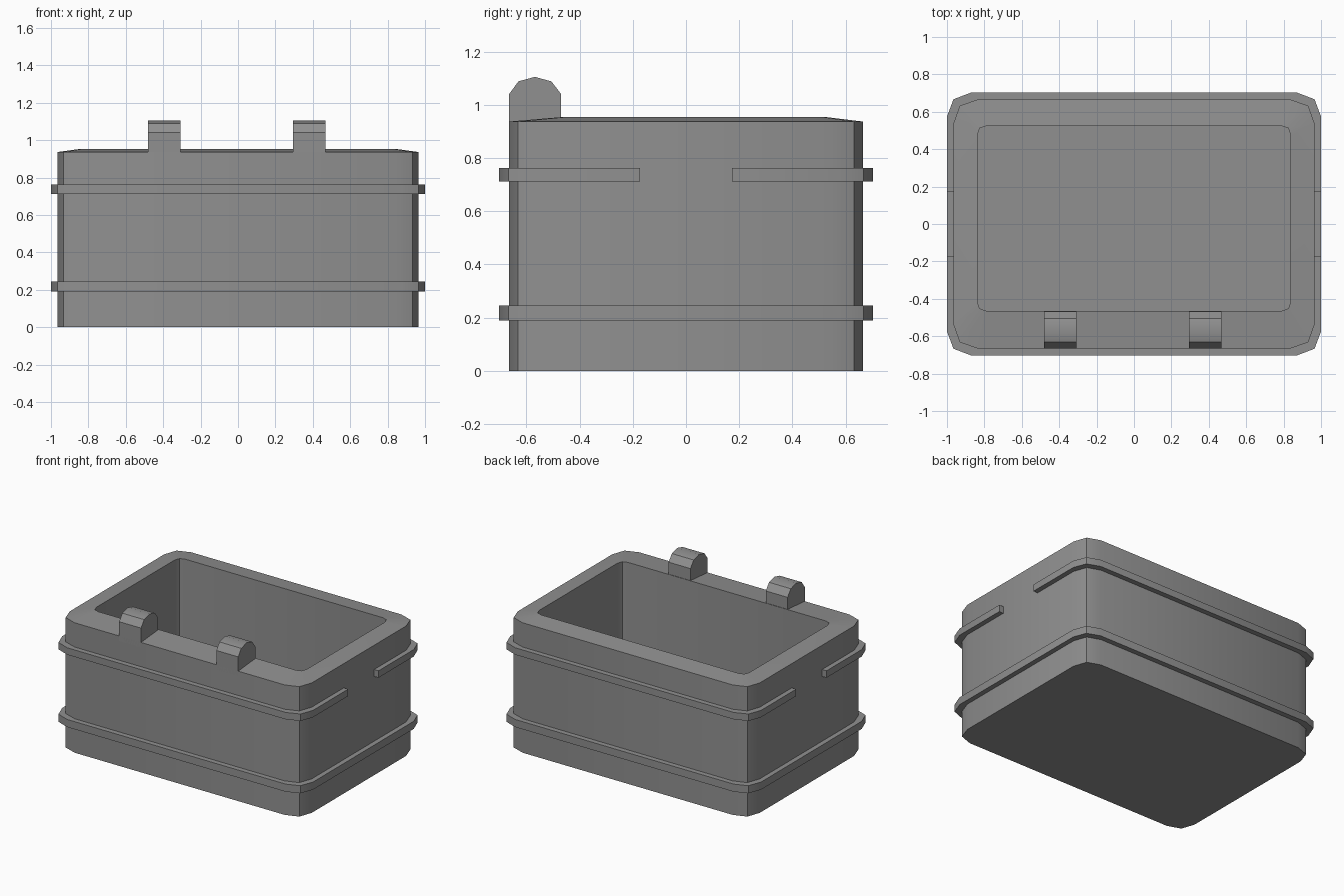
import bpy
import bmesh
import math

old = bpy.data.objects.get("Cube")
if old:
    bpy.data.objects.remove(old, do_unlink=True)

grey = bpy.data.materials.new("plain grey")
grey.use_nodes = True
colour = (0.28, 0.28, 0.28, 1)
grey.diffuse_color = colour
grey.node_tree.nodes["Principled BSDF"].inputs["Base Color"].default_value = colour


def finish(name, bm):
    bmesh.ops.recalc_face_normals(bm, faces=bm.faces)
    mesh = bpy.data.meshes.new(name)
    bm.to_mesh(mesh)
    bm.free()
    mesh.materials.append(grey)
    obj = bpy.data.objects.new(name, mesh)
    bpy.context.collection.objects.link(obj)
    bpy.ops.object.select_all(action="DESELECT")
    obj.select_set(True)
    bpy.context.view_layer.objects.active = obj
    bpy.ops.object.shade_smooth_by_angle(angle=math.radians(35))
    return obj


def outline(hx, hy, long_cut, short_cut, cy=0.0):
    """Rounded rectangle with three points per corner, counter-clockwise."""
    corner = [(hx, hy - long_cut), (hx - short_cut, hy - short_cut), (hx - long_cut, hy)]
    pts = []
    for sx, sy in ((1, 1), (-1, 1), (-1, -1), (1, -1)):
        quarter = corner if sx * sy > 0 else corner[::-1]
        pts += [(sx * x, sy * y + cy) for x, y in quarter]
    return pts


def rings_to_bmesh(rings):
    """Make vertex rings from (outline, height) pairs and skin neighbours."""
    bm = bmesh.new()
    loops = [[bm.verts.new((x, y, z)) for x, y in pts] for pts, z in rings]
    return bm, loops


def skin(bm, a, b, closed=True):
    n = len(a)
    for i in range(n if closed else n - 1):
        j = (i + 1) % n
        bm.faces.new((a[i], a[j], b[j], b[i]))


body_line = outline(0.965, 0.665, 0.127, 0.033)
mouth_line = outline(0.838, 0.495, 0.05, 0.013, 0.03)
band_outer = outline(1.0, 0.702, 0.127, 0.035)
band_inner = outline(0.95, 0.65, 0.127, 0.033)

# Hollow box with a gently sloping rim
bm, loops = rings_to_bmesh([(body_line, 0), (body_line, 0.937),
                            (mouth_line, 0.954), (mouth_line, 0.1)])
for lower, upper in zip(loops, loops[1:]):
    skin(bm, lower, upper)
bm.faces.new(loops[0])
bm.faces.new(loops[-1])
finish("box_body", bm)


def band(name, outer, inner, z0, z1, closed):
    bm, loops = rings_to_bmesh([(outer, z0), (outer, z1), (inner, z1), (inner, z0)])
    for i in range(4):
        skin(bm, loops[i], loops[(i + 1) % 4], closed)
    if not closed:
        for end in (0, -1):
            bm.faces.new([loop[end] for loop in loops])
    finish(name, bm)


# Lower band runs all round
band("lower_band", band_outer, band_inner, 0.19, 0.245, True)

# Upper band is split at the middle of each end
for name, side in (("upper_band_back", 1), ("upper_band_front", -1)):
    halves = []
    for pts in (band_outer, band_inner):
        x = max(p[0] for p in pts)
        half = [(x, 0.173)] + pts[:6] + [(-x, 0.173)]
        halves.append([(px, side * py) for px, py in half])
    band(name, halves[0], halves[1], 0.712, 0.762, False)

# Round-topped hinge lugs on the front rim
lug = [(-0.665, 0.9), (-0.665, 1.04), (-0.63, 1.088), (-0.568, 1.105),
       (-0.506, 1.088), (-0.469, 1.04), (-0.469, 0.9)]
for name, x in (("right_hinge_lug", -0.395), ("left_hinge_lug", 0.38)):
    bm = bmesh.new()
    a, b = [[bm.verts.new((x + dx, y, z)) for y, z in lug] for dx in (-0.087, 0.087)]
    skin(bm, a, b)
    bm.faces.new(a)
    bm.faces.new(b)
    finish(name, bm)
